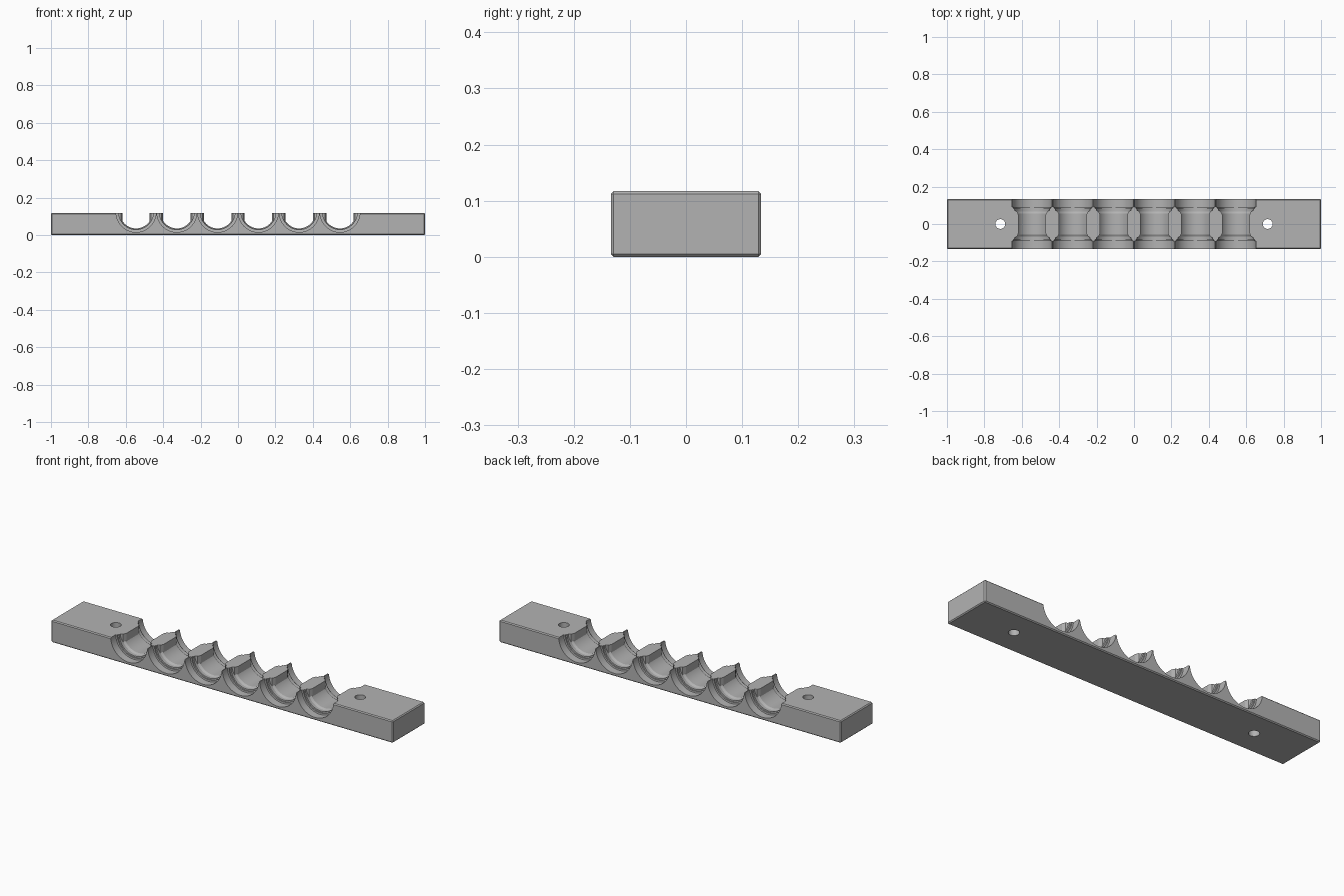
import bpy, bmesh, math
from mathutils import Matrix

if "Cube" in bpy.data.objects:
    bpy.data.objects.remove(bpy.data.objects["Cube"])

LENGTH, DEPTH, HEIGHT = 2.0, 0.268, 0.117
PITCH, AXIS_Z = 0.218, 0.122

grey = bpy.data.materials.new("plain grey")
grey.use_nodes = True
colour = (0.45, 0.45, 0.45, 1)
grey.diffuse_color = colour
grey.node_tree.nodes["Principled BSDF"].inputs["Base Color"].default_value = colour


def add_object(name, bm):
    bmesh.ops.recalc_face_normals(bm, faces=bm.faces)
    mesh = bpy.data.meshes.new(name)
    bm.to_mesh(mesh)
    bm.free()
    mesh.materials.append(grey)
    obj = bpy.data.objects.new(name, mesh)
    bpy.context.collection.objects.link(obj)
    return obj


def loft(bm, rings):
    """Skin a closed solid through equally sized rings of points."""
    rows = [[bm.verts.new(p) for p in ring] for ring in rings]
    n = len(rows[0])
    for a, b in zip(rows, rows[1:]):
        for i in range(n):
            j = (i + 1) % n
            bm.faces.new((a[i], a[j], b[j], b[i]))
    bm.faces.new(rows[0])
    bm.faces.new(rows[-1])


def cut(target, cutter):
    mod = target.modifiers.new("cut", "BOOLEAN")
    mod.operation = "DIFFERENCE"
    mod.solver = "EXACT"
    mod.object = cutter
    bpy.context.view_layer.objects.active = target
    bpy.ops.object.modifier_apply(modifier=mod.name)
    bpy.data.objects.remove(cutter)


# Chamfered bar
bm = bmesh.new()
bmesh.ops.create_cube(bm, size=1, matrix=Matrix.Translation((0, 0, HEIGHT / 2))
                      @ Matrix.Diagonal((LENGTH, DEPTH, HEIGHT, 1)))
bmesh.ops.bevel(bm, geom=bm.edges[:], offset=0.005, segments=1, affect="EDGES")
bar = add_object("cradle_bar", bm)

# Stepped round grooves: (distance from the middle, radius)
half = [(0.055, 0.087), (0.066, 0.093), (0.083, 0.093), (0.084, 0.099),
        (0.091, 0.099), (0.092, 0.107), (0.16, 0.107)]
profile = [(-y, r) for y, r in reversed(half)] + half
SIDES = 64
bm = bmesh.new()
for k in range(6):
    cx = (k - 2.5) * PITCH
    loft(bm, [[(cx + r * math.cos(math.tau * i / SIDES), y,
                AXIS_Z + r * math.sin(math.tau * i / SIDES))
               for i in range(SIDES)] for y, r in profile])
grooves = add_object("groove_cutter", bm)

# Straight-sided cheeks left standing between the grooves
bm = bmesh.new()
for k in range(7):
    cx = (k - 3) * PITCH
    outline = [(0.036, 0.05), (0.028, 0.068), (0.012, 0.074)]
    right = [(x, -y) for x, y in reversed(outline)] + outline
    ring = right + [(-x, -y) for x, y in right]
    loft(bm, [[(cx + x, y, z) for x, y in ring] for z in (0.05, 0.3)])
cut(grooves, add_object("cheek_cutter", bm))
cut(bar, grooves)

# Screw holes
bm = bmesh.new()
for side in (-1, 1):
    bmesh.ops.create_cone(bm, cap_ends=True, segments=32, radius1=0.026,
                          radius2=0.026, depth=0.4,
                          matrix=Matrix.Translation((side * 0.715, 0, HEIGHT / 2)))
cut(bar, add_object("hole_cutter", bm))

# Smooth the round surfaces, keep the edges crisp
bpy.ops.object.select_all(action="DESELECT")
bar.select_set(True)
bpy.context.view_layer.objects.active = bar
bpy.ops.object.shade_smooth_by_angle(angle=math.radians(20))
